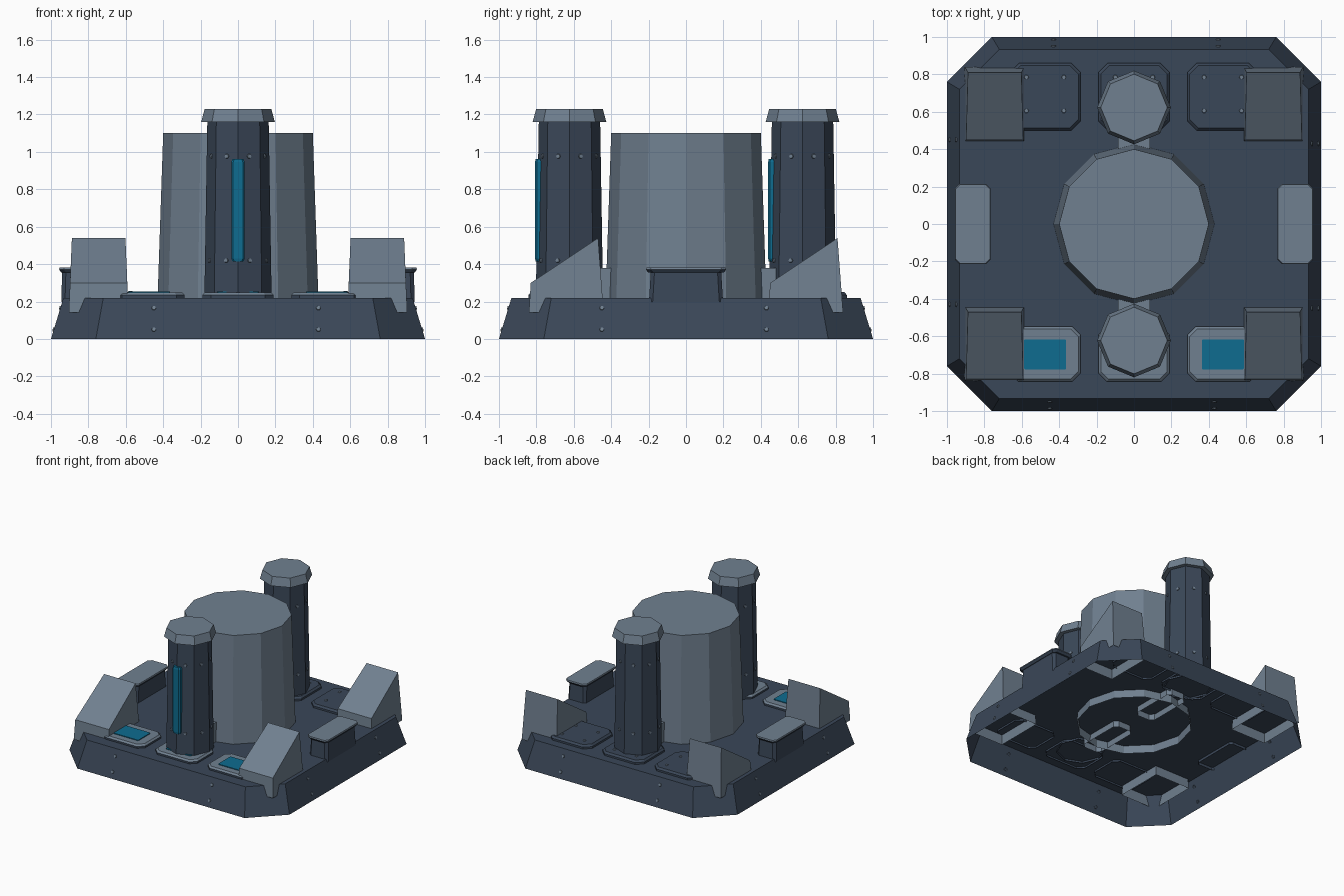
import bpy, math
from mathutils import Vector, Matrix

if "Cube" in bpy.data.objects:
    bpy.data.objects.remove(bpy.data.objects["Cube"])


def material(name, rgb):
    m = bpy.data.materials.new(name)
    lin = [((c / 255 + 0.055) / 1.055) ** 2.4 for c in rgb]
    m.diffuse_color = (*lin, 1)
    m.use_nodes = True
    m.node_tree.nodes["Principled BSDF"].inputs["Base Color"].default_value = m.diffuse_color
    return m


DARK = material("dark_slate", (58, 71, 88))
LIGHT = material("light_slate", (112, 128, 144))
TEAL = material("teal_glow", (14, 108, 144))


def loft(name, rings, mat, bottom=False):
    """Skin counter-clockwise rings of points from bottom to top, capped on top."""
    n = len(rings[0])
    verts = [p for r in rings for p in r]
    faces = [(k * n + i, k * n + (i + 1) % n, (k + 1) * n + (i + 1) % n, (k + 1) * n + i)
             for k in range(len(rings) - 1) for i in range(n)]
    faces.append(tuple(range(len(verts) - n, len(verts))))
    if bottom:
        faces.append(tuple(reversed(range(n))))
    me = bpy.data.meshes.new(name)
    me.from_pydata(verts, [], faces)
    me.materials.append(mat)
    ob = bpy.data.objects.new(name, me)
    bpy.context.collection.objects.link(ob)
    return ob


def circle(n, r, z, cx=0, cy=0):
    return [(cx + r * math.cos(2 * math.pi * i / n), cy + r * math.sin(2 * math.pi * i / n), z)
            for i in range(n)]


def octo(hx, hy, c, z, cx=0, cy=0):
    """Rectangle with chamfered corners."""
    p = [(hx, -hy + c), (hx, hy - c), (hx - c, hy), (-hx + c, hy),
         (-hx, hy - c), (-hx, -hy + c), (-hx + c, -hy), (hx - c, -hy)]
    return [(cx + x, cy + y, z) for x, y in p]


def rivet(name, pos, normal):
    rot = Vector(normal).to_track_quat('Z', 'Y').to_matrix().to_4x4()
    ob = loft(name, [circle(6, 0.014, -0.004), circle(6, 0.011, 0.006)], LIGHT)
    ob.matrix_world = Matrix.Translation(pos) @ rot


# Open-bottomed base with sloped walls
loft("base", [octo(1, 1, 0.24, 0), octo(0.933, 0.933, 0.213, 0.22)], DARK)
for k in range(4):
    turn = Matrix.Rotation(k * math.pi / 2, 3, 'Z')
    for x in (-0.45, 0.43):
        for z in (0.05, 0.165):
            p = turn @ Vector((x, -1 + z * 0.067 / 0.22, z))
            rivet("base_rivet", p, turn @ Vector((0, -1, 0.3)))

# Central drum
loft("central_drum", [circle(12, 0.432, 0.155), circle(12, 0.40, 1.10)], LIGHT)

# Floor pads: plain riveted ones at the back, glowing ones at the front
for x in (-0.475, 0, 0.475):
    loft("back_pad", [octo(0.19, 0.18, 0.05, 0.205, x, 0.68),
                      octo(0.19, 0.18, 0.05, 0.235, x, 0.68),
                      octo(0.177, 0.167, 0.045, 0.25, x, 0.68)], DARK)
    for dx in (-0.1, 0.1):
        for y in (0.605, 0.785):
            rivet("pad_rivet", (x + dx, y, 0.25), (0, 0, 1))
    loft("front_pad", [octo(0.19, 0.147, 0.045, 0.205, x, -0.695),
                       octo(0.19, 0.147, 0.045, 0.235, x, -0.695)], DARK)
    loft("front_pad_top", [octo(0.19, 0.147, 0.045, 0.235, x, -0.695),
                           octo(0.177, 0.134, 0.04, 0.248, x, -0.695)], LIGHT)
    loft("front_pad_light", [octo(0.112, 0.08, 0.004, 0.246, x, -0.697),
                             octo(0.112, 0.08, 0.004, 0.254, x, -0.697)], TEAL)

# Towers with flared caps, front light strips, rivets and connectors to the drum
for s, label in ((-1, "front"), (1, "back")):
    cy = 0.623 * s
    loft(label + "_tower", [circle(8, 0.18, 0.205, 0, cy),
                            circle(8, 0.164, 1.165, 0, cy)], DARK)
    loft(label + "_tower_cap", [circle(8, 0.197, 1.16, 0, cy),
                                circle(8, 0.178, 1.23, 0, cy)], LIGHT, True)
    loft(label + "_light_strip", [octo(0.03, 0.018, 0.01, 0.415, 0, cy - 0.163),
                                  octo(0.036, 0.021, 0.01, 0.43, 0, cy - 0.163),
                                  octo(0.036, 0.021, 0.01, 0.945, 0, cy - 0.163),
                                  octo(0.03, 0.018, 0.01, 0.962, 0, cy - 0.163)], TEAL, True)
    for i in range(8):
        a = math.radians(22.5 + 45 * i)
        for z in (0.42, 0.977):
            r = (0.18 - 0.016 * (z - 0.205) / 0.96) * math.cos(math.pi / 8)
            rivet("tower_rivet", (r * math.cos(a), cy + r * math.sin(a), z),
                  (math.cos(a), math.sin(a), 0.016))
    loft(label + "_connector", [octo(0.085, 0.2, 0.03, 0.17, 0, 0.31 * s),
                                octo(0.085, 0.2, 0.03, 0.38, 0, 0.31 * s)], LIGHT)

# Corner wedges, all sloping down to the front
for cx in (-0.745, 0.745):
    for y in (-0.84, 0.44):
        w = 0.16
        low = [(cx - w, y, 0.14), (cx + w, y, 0.14), (cx + w, y + 0.4, 0.14), (cx - w, y + 0.4, 0.14)]
        top = [(cx - 0.153, y + 0.01, 0.30), (cx + 0.153, y + 0.01, 0.30),
               (cx + 0.143, y + 0.37, 0.54), (cx - 0.143, y + 0.37, 0.54)]
        loft("corner_wedge", [low, top], LIGHT)

# Side boxes with overhanging lids
for s in (-1, 1):
    cx = 0.862 * s
    loft("side_box", [octo(0.083, 0.198, 0.02, 0.198, cx),
                      octo(0.078, 0.188, 0.02, 0.365, cx)], DARK)
    loft("side_box_rim", [octo(0.083, 0.202, 0.025, 0.355, cx),
                          octo(0.095, 0.215, 0.025, 0.372, cx)], DARK, True)
    loft("side_box_lid", [octo(0.095, 0.215, 0.025, 0.372, cx),
                          octo(0.092, 0.212, 0.025, 0.382, cx)], LIGHT)
